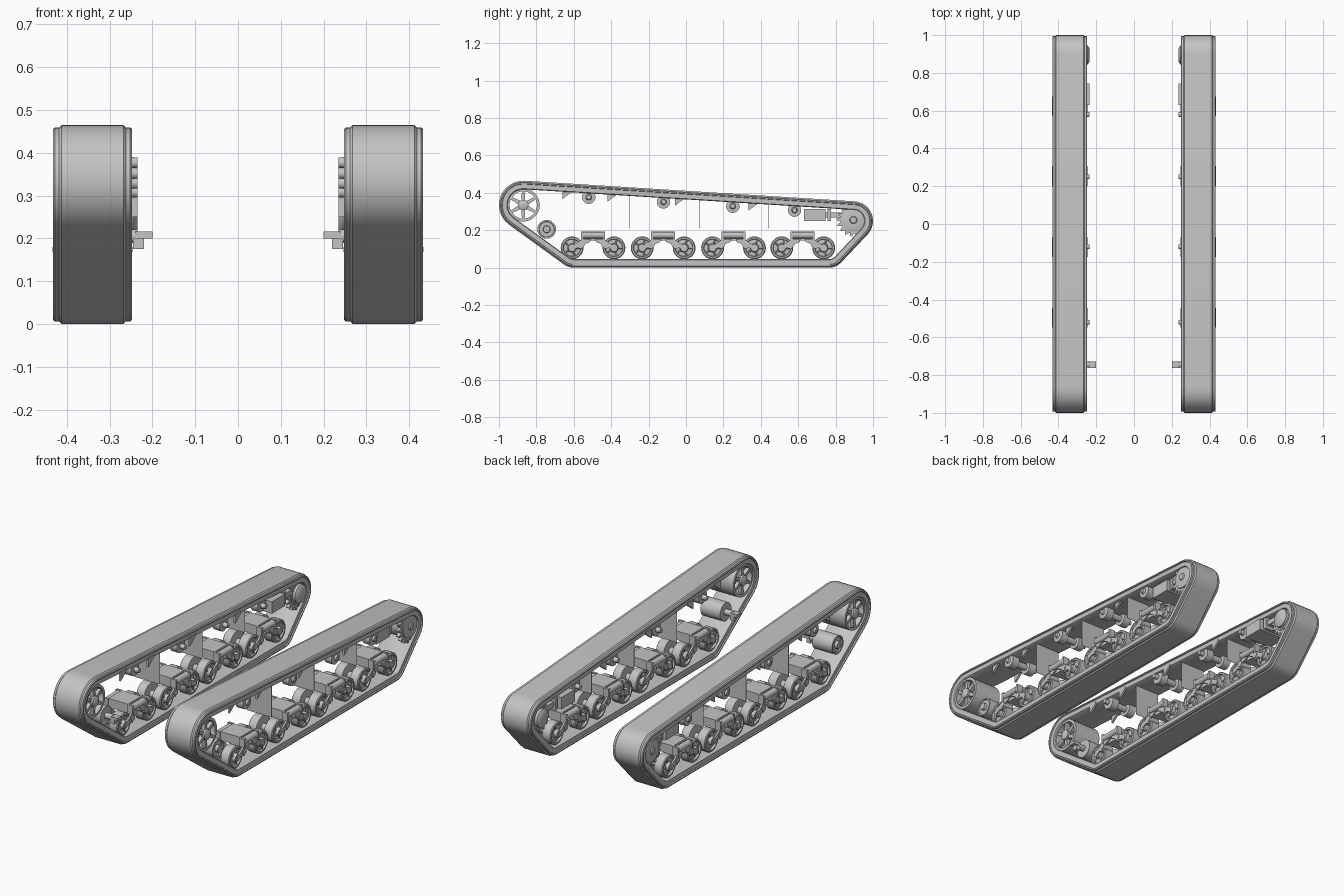
import bpy, bmesh, math
from mathutils import Matrix, Vector

old = bpy.data.objects.get("Cube")
if old:
    bpy.data.objects.remove(old, do_unlink=True)

grey = bpy.data.materials.new("plain steel grey")
grey.use_nodes = True
grey.diffuse_color = (0.55, 0.55, 0.55, 1)
grey.node_tree.nodes["Principled BSDF"].inputs["Base Color"].default_value = (0.55, 0.55, 0.55, 1)

MID = 0.34  # centre plane of one track


def finish(bm, name):
    """Turn a bmesh into a smooth-shaded part mirrored to the other track."""
    bmesh.ops.recalc_face_normals(bm, faces=bm.faces)
    me = bpy.data.meshes.new(name)
    bm.to_mesh(me)
    bm.free()
    me.materials.append(grey)
    ob = bpy.data.objects.new(name, me)
    bpy.context.collection.objects.link(ob)
    bpy.ops.object.select_all(action='DESELECT')
    ob.select_set(True)
    bpy.context.view_layer.objects.active = ob
    bpy.ops.object.shade_smooth_by_angle(angle=math.radians(35))
    mirror = ob.modifiers.new("other_side", 'MIRROR')
    mirror.use_mirror_merge = False
    return ob


def bridge(bm, rings, close):
    """Join rings of vertices into a skin."""
    n = len(rings[0])
    pairs = list(zip(rings, rings[1:])) + ([(rings[-1], rings[0])] if close else [])
    for a, b in pairs:
        for i in range(n):
            j = (i + 1) % n
            bm.faces.new((a[i], a[j], b[j], b[i]))
    if not close:
        bm.faces.new(rings[0])
        bm.faces.new(rings[-1])


def lathe(bm, profile, y, z, segs=24, close=False):
    """Revolve (offset from MID, radius) points about an x axis."""
    rings = []
    for x, r in profile:
        rings.append([bm.verts.new((MID + x, y + r * math.cos(2 * math.pi * i / segs),
                                    z + r * math.sin(2 * math.pi * i / segs))) for i in range(segs)])
    bridge(bm, rings, close)


def plate(bm, outline, x0, x1):
    """Extrude a (y, z) outline along x."""
    bridge(bm, [[bm.verts.new((MID + x, y, z)) for y, z in outline] for x in (x0, x1)], False)


def box(bm, x0, x1, y0, y1, z0, z1):
    plate(bm, [(y0, z0), (y1, z0), (y1, z1), (y0, z1)], x0, x1)


def rod(bm, start, end, r, segs=16):
    a, b = Vector(start), Vector(end)
    m = Matrix.Translation((a + b) / 2) @ (b - a).to_track_quat('Z', 'Y').to_matrix().to_4x4()
    bmesh.ops.create_cone(bm, cap_ends=True, segments=segs, radius1=r, radius2=r,
                          depth=(b - a).length, matrix=m)


# Track loop: tangent path around four circles (y, z, radius)
circles = [(-0.60, 0.09, 0.09), (0.765, 0.09, 0.09), (0.895, 0.25, 0.105), (-0.87, 0.335, 0.13)]
normals = []
for i, (y, z, r) in enumerate(circles):
    y2, z2, r2 = circles[(i + 1) % 4]
    d = math.hypot(y2 - y, z2 - z)
    normals.append(math.atan2(z2 - z, y2 - y) - math.acos((r - r2) / d))


def loop(inset, segs=12):
    pts = []
    for i, (y, z, r) in enumerate(circles):
        a = normals[i - 1]
        sweep = (normals[i] - a) % (2 * math.pi)
        for k in range(segs + 1):
            t = a + sweep * k / segs
            pts.append((y + (r - inset) * math.cos(t), z + (r - inset) * math.sin(t)))
    return pts


half = [(0.072, 0), (0.078, 0.006), (0.088, 0.006), (0.092, 0.010),
        (0.092, 0.016), (0.086, 0.018), (0.086, 0.042), (0.080, 0.046)]
section = half + [(-x, inset) for x, inset in reversed(half)]
bm = bmesh.new()
bridge(bm, [[bm.verts.new((MID + x, y, z)) for y, z in loop(s)] for x, s in section], True)
finish(bm, "track_belt")

# Front idler: open rim, hub and six spokes per face
bm = bmesh.new()
iy, iz = -0.87, 0.335
lathe(bm, [(-0.08, 0.088), (0.08, 0.088), (0.08, 0.073), (-0.08, 0.073)], iy, iz, 36, True)
lathe(bm, [(-0.092, 0.014), (-0.085, 0.028), (0.085, 0.028), (0.092, 0.014)], iy, iz)
for k in range(6):
    t = math.pi / 2 + k * math.pi / 3
    c, s = math.cos(t), math.sin(t)
    for x0, x1 in ((-0.075, -0.055), (0.055, 0.075)):
        w0, w1 = 0.011, 0.007
        plate(bm, [(iy + r * c - w * s, iz + r * s + w * c)
                   for r, w in ((0.02, -w0), (0.078, -w1), (0.078, w1), (0.02, w0))], x0, x1)
finish(bm, "front_idler")

# Tension wheel with an axle reaching inwards
bm = bmesh.new()
ty, tz = -0.745, 0.205
lathe(bm, [(-0.06, 0.05), (0.06, 0.05), (0.06, 0.042), (0.054, 0.04),
           (0.054, 0.02), (0.07, 0.018)], ty, tz, 28)
rod(bm, (0.235, ty, tz), (0.3, ty, tz), 0.016)
box(bm, -0.14, -0.1, ty - 0.018, ty + 0.018, 0.2, 0.216)
box(bm, -0.12, -0.095, ty - 0.014, ty + 0.014, 0.175, 0.21)
finish(bm, "tension_wheel")

# Rear sprocket: two toothed discs on a drum
bm = bmesh.new()
sy, sz, teeth = 0.895, 0.255, 17
outline = []
for k in range(teeth):
    for f, r in ((0, 0.072), (0.3, 0.09), (0.5, 0.09), (0.8, 0.072)):
        t = 2 * math.pi * (k + f) / teeth
        outline.append((sy + r * math.cos(t), sz + r * math.sin(t)))
for side in (-1, 1):
    plate(bm, outline, side * 0.055, side * 0.075)
    for k in range(teeth):
        t = 2 * math.pi * k / teeth
        x = MID + side * 0.075
        y, z = sy + 0.058 * math.cos(t), sz + 0.058 * math.sin(t)
        rod(bm, (x, y, z), (x + side * 0.006, y, z), 0.005, 8)
lathe(bm, [(-0.105, 0.035), (-0.095, 0.05), (-0.08, 0.05), (-0.08, 0.062),
           (0.08, 0.062), (0.084, 0.045), (0.084, 0.02), (0.09, 0.016)], sy, sz, 32)
finish(bm, "rear_sprocket")

# Drive housing ahead of the sprocket
bm = bmesh.new()
box(bm, -0.105, 0.06, 0.63, 0.745, 0.25, 0.315)
box(bm, -0.09, 0.05, 0.757, 0.775, 0.25, 0.315)
box(bm, -0.08, -0.03, 0.74, 0.86, 0.268, 0.296)
finish(bm, "drive_housing")

# Return rollers hanging under the top run
def top_inner(y):
    return 0.42 - 0.0625 * (y + 0.86)


bm = bmesh.new()
for y in (-0.52, -0.12, 0.25, 0.58):
    z = top_inner(y) - 0.022
    lathe(bm, [(-0.105, 0.012), (-0.08, 0.014), (-0.078, 0.036), (-0.035, 0.036), (-0.033, 0.018),
               (0.033, 0.018), (0.035, 0.036), (0.078, 0.036), (0.08, 0.016), (0.09, 0.012)], y, z)
finish(bm, "return_rollers")

# Small gussets beside the rollers
bm = bmesh.new()
for y in (-0.66, -0.42, -0.06, 0.335):
    z = top_inner(y) + 0.01
    for x in (-0.09, 0.06):
        plate(bm, [(y, z), (y, z - 0.05), (y + 0.05, z - 0.012), (y + 0.05, z)], x, x + 0.012)
finish(bm, "gussets")

# Thin cross plates between the bogies
bm = bmesh.new()
for y in (-0.30, 0.07, 0.44):
    box(bm, -0.075, 0.075, y - 0.001, y + 0.001, 0.21, top_inner(y) + 0.01)
finish(bm, "cross_plates")

# Bogies: paired wheels, swing arms, spring box and springs
wheels, arms, boxes = bmesh.new(), bmesh.new(), bmesh.new()
for cy in (-0.497, -0.122, 0.254, 0.624):
    for s in (-1, 1):
        wy, wz = cy + s * 0.112, 0.106
        for side in (-1, 1):
            lathe(wheels, [(side * x, r) for x, r in
                           ((0.022, 0.05), (0.024, 0.061), (0.07, 0.061), (0.074, 0.056),
                            (0.074, 0.048), (0.064, 0.045), (0.066, 0.024), (0.084, 0.02))], wy, wz, 28)
            for k in range(5):
                t = 2 * math.pi * k / 5
                rod(wheels, (MID + side * 0.066, wy + 0.016 * math.cos(t), wz + 0.016 * math.sin(t)),
                    (MID + side * 0.066, wy + 0.05 * math.cos(t), wz + 0.05 * math.sin(t)), 0.005, 8)
            # bent swing arm from the wheel hub to the spring box
            shape = [(0.122, 0.098), (0.118, 0.116), (0.085, 0.134), (0.06, 0.152),
                     (0.012, 0.152), (0.016, 0.138), (0.045, 0.126), (0.06, 0.1),
                     (0.085, 0.106), (0.11, 0.092)]
            plate(arms, [(cy + s * y, z) for y, z in shape], side * 0.078, side * 0.088)
            lathe(arms, [(side * 0.03, 0.016), (side * 0.092, 0.016)], cy + s * 0.06, 0.125, 16)
            x = MID + side * 0.076
            rod(boxes, (x, cy, 0.174), (x, cy + s * 0.052, 0.174), 0.018)
            box(boxes, side * 0.058, side * 0.092, cy + s * 0.052, cy + s * 0.064, 0.142, 0.194)
        rod(wheels, (MID - 0.03, wy, wz), (MID + 0.03, wy, wz), 0.02)
    box(boxes, -0.06, 0.06, cy - 0.058, cy + 0.058, 0.145, 0.194)
finish(wheels, "road_wheels")
finish(arms, "bogie_arms")
finish(boxes, "bogie_spring_boxes")
